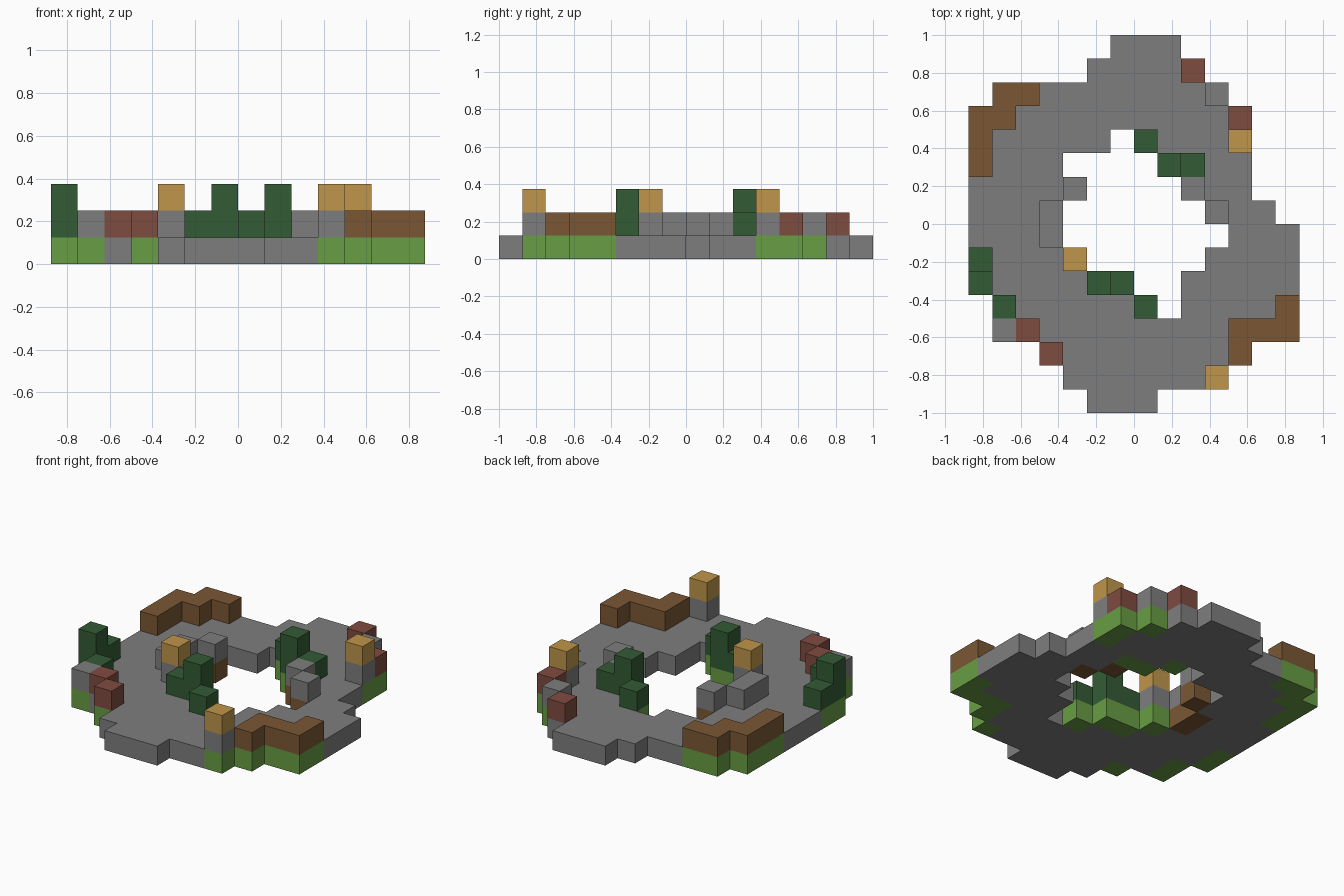
import bpy
import bmesh
import math
from mathutils import Vector

default_cube = bpy.data.objects.get("Cube")
if default_cube:
    bpy.data.objects.remove(default_cube, do_unlink=True)

CELL = 0.125


def srgb(r, g, b):
    return tuple((c / 255) ** 2.2 for c in (r, g, b)) + (1.0,)


def make_material(name, colour):
    mat = bpy.data.materials.new(name)
    mat.use_nodes = True
    mat.diffuse_color = colour
    bsdf = mat.node_tree.nodes["Principled BSDF"]
    bsdf.inputs["Base Color"].default_value = colour
    bsdf.inputs["Roughness"].default_value = 0.9
    return mat


MATERIALS = {
    "stone": make_material("stone grey", srgb(125, 125, 125)),
    "grass": make_material("grass green", srgb(104, 156, 70)),
    "leaf": make_material("leaf green", srgb(54, 92, 56)),
    "wood": make_material("wood brown", srgb(122, 88, 56)),
    "brick": make_material("brick red", srgb(126, 77, 66)),
    "gold": make_material("lantern gold", srgb(190, 148, 76)),
}

# Each letter is a stack of blocks, listed from the ground up
STACKS = {
    "s": ["stone"],
    "p": ["grass", "stone"],
    "h": ["wood", "stone"],
    "l": ["grass", "leaf"],
    "T": ["grass", "leaf", "leaf"],
    "b": ["grass", "wood"],
    "r": ["grass", "brick"],
    "R": ["stone", "brick"],
    "g": ["grass", "stone", "gold"],
}

# Ring plan, back row first, each row from -x to +x
PLAN = [
    "......sss.....",
    ".....ssssR....",
    ".bbsssssssp...",
    "bbsssssssssr..",
    "bsssss.lsssg..",
    "bsss....Tlss..",
    "ssssh....hss..",
    "sssh......hss.",
    "sssh.......sss",
    "lsssg.....ssss",
    "TsssslT..sssss",
    ".lsssssl.ssssb",
    ".pRssssssssbbb",
    "...rsssssssb..",
    "....ssssssg...",
    ".....sss......",
]

# Part name for each kind of block at each level
PART_NAMES = {
    ("stone", 0): "stone_ring",
    ("grass", 0): "grass_footings",
    ("wood", 0): "wood_footings",
    ("stone", 1): "stone_posts",
    ("leaf", 1): "lower_bushes",
    ("wood", 1): "log_walls",
    ("brick", 1): "brick_blocks",
    ("leaf", 2): "upper_bushes",
    ("gold", 2): "lantern_tops",
}

# Fill the grid of blocks
rows, cols = len(PLAN), len(PLAN[0])
blocks = {}
for j, line in enumerate(PLAN):
    for i, letter in enumerate(line):
        for k, kind in enumerate(STACKS.get(letter, [])):
            blocks[(i, rows - 1 - j, k)] = kind


def add_face(bm, cell, axis, side):
    """Add one outward square on the given side of a block."""
    normal = Vector((0, 0, 0))
    normal[axis] = side
    u = Vector((0, 0, 0))
    u[(axis + 1) % 3] = 0.5
    v = normal.cross(u)
    centre = Vector(cell) + Vector((0.5, 0.5, 0.5)) + normal * 0.5
    centre -= Vector((cols / 2, rows / 2, 0))
    corners = [centre - u - v, centre + u - v, centre + u + v, centre - u + v]
    bm.faces.new([bm.verts.new(c * CELL) for c in corners])


# Build each part as a shell of its exposed block sides
for (kind, level), name in PART_NAMES.items():
    bm = bmesh.new()
    for cell, cell_kind in blocks.items():
        if cell_kind != kind or cell[2] != level:
            continue
        for axis in range(3):
            for side in (-1, 1):
                neighbour = list(cell)
                neighbour[axis] += side
                if tuple(neighbour) not in blocks:
                    add_face(bm, cell, axis, side)
    bmesh.ops.remove_doubles(bm, verts=bm.verts[:], dist=CELL / 100)
    bmesh.ops.dissolve_limit(bm, angle_limit=math.radians(1),
                             verts=bm.verts[:], edges=bm.edges[:])
    mesh = bpy.data.meshes.new(name)
    bm.to_mesh(mesh)
    bm.free()
    mesh.materials.append(MATERIALS[kind])
    bpy.context.scene.collection.objects.link(bpy.data.objects.new(name, mesh))
